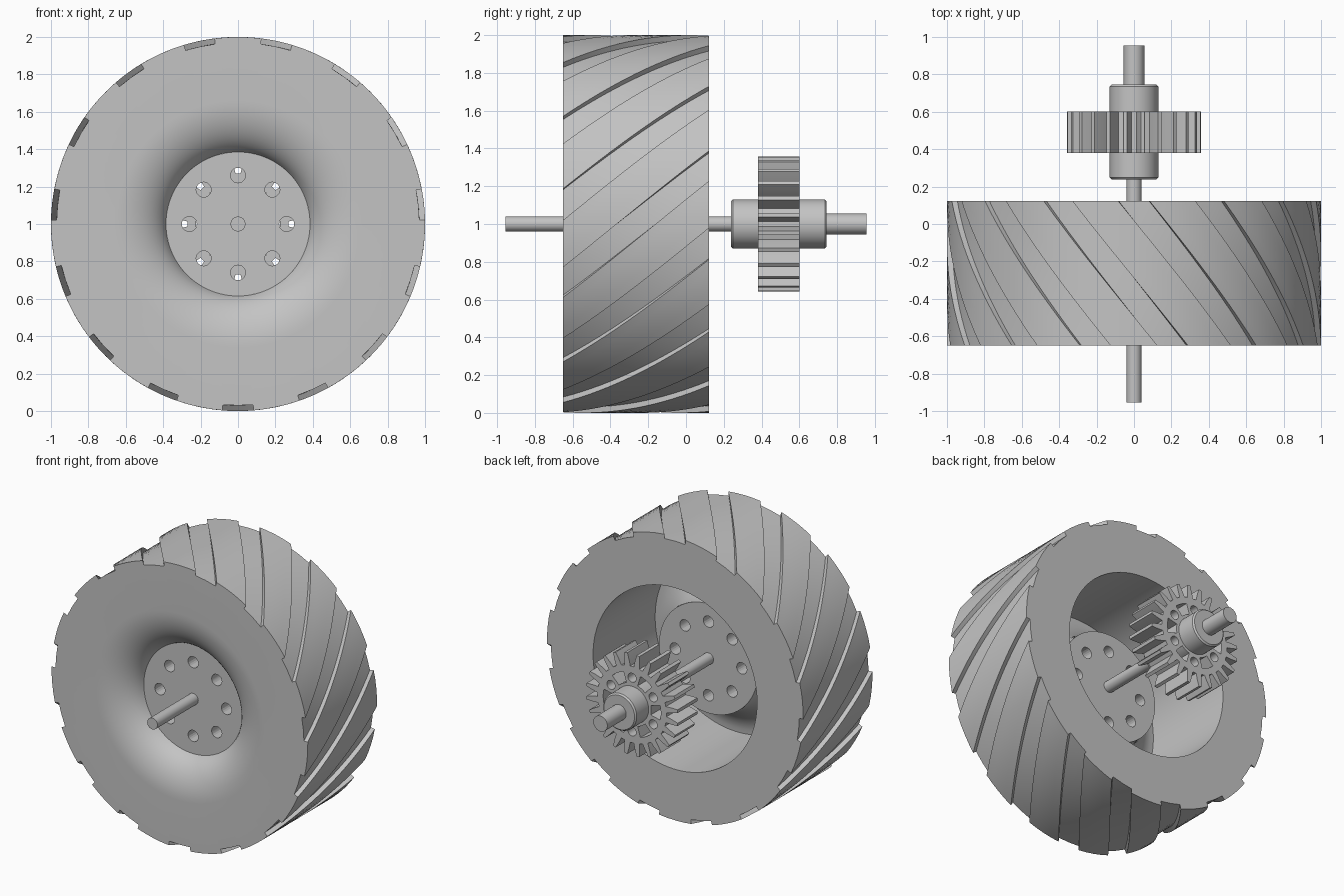
import bpy, bmesh
from math import sin, cos, radians, pi

cube = bpy.data.objects.get("Cube")
if cube:
    bpy.data.objects.remove(cube)

grey = bpy.data.materials.new("plain_grey")
grey.use_nodes = True
colour = (0.55, 0.55, 0.55, 1)
grey.diffuse_color = colour
grey.node_tree.nodes["Principled BSDF"].inputs["Base Color"].default_value = colour

AXLE = 1.0  # height of the axle line


def polar(r, deg, y):
    return (r * cos(radians(deg)), y, AXLE + r * sin(radians(deg)))


def finish(name, bm, recalc=True):
    if recalc:
        bmesh.ops.recalc_face_normals(bm, faces=bm.faces)
    mesh = bpy.data.meshes.new(name)
    bm.to_mesh(mesh)
    bm.free()
    mesh.materials.append(grey)
    obj = bpy.data.objects.new(name, mesh)
    bpy.context.collection.objects.link(obj)
    return obj


def smooth(obj, angle=30):
    bpy.ops.object.select_all(action="DESELECT")
    obj.select_set(True)
    bpy.context.view_layer.objects.active = obj
    bpy.ops.object.shade_smooth_by_angle(angle=radians(angle))


def loft(bm, rings, cap=True):
    """Skin a list of equal rings of points."""
    loops = [[bm.verts.new(p) for p in ring] for ring in rings]
    n = len(loops[0])
    for a, b in zip(loops, loops[1:]):
        for i in range(n):
            j = (i + 1) % n
            bm.faces.new((a[i], a[j], b[j], b[i]))
    if cap:
        bm.faces.new(loops[0][::-1])
        bm.faces.new(loops[-1])


def circle(r, y, n=48):
    return [polar(r, 360 * i / n, y) for i in range(n)]


def lathe(name, profile, n=48):
    bm = bmesh.new()
    loft(bm, [circle(r, y, n) for r, y in profile])
    obj = finish(name, bm)
    smooth(obj)
    return obj


def prisms(name, outlines, y0, y1):
    """Extrude outlines of (x, z) points along the axle."""
    bm = bmesh.new()
    for pts in outlines:
        loft(bm, [[(x, y, z) for x, z in pts] for y in (y0, y1)])
    return finish(name, bm)


def round_outline(r, dist, deg, n=20):
    cx, _, cz = polar(dist, deg, 0)
    return [(cx + r * cos(2 * pi * i / n), cz + r * sin(2 * pi * i / n)) for i in range(n)]


def cut(obj, cutter):
    mod = obj.modifiers.new("cut", "BOOLEAN")
    mod.object = cutter
    mod.solver = "EXACT"
    bpy.ops.object.select_all(action="DESELECT")
    obj.select_set(True)
    bpy.context.view_layer.objects.active = obj
    bpy.ops.object.modifier_apply(modifier="cut")
    bpy.data.objects.remove(cutter)
    smooth(obj)


# Tyre: twisted lugs outside, curved dish in front, deep cavity behind
FRONT, BACK, LUGS, TWIST = -0.65, 0.122, 15, 36
PITCH = 360 / LUGS
HALF = 4.8
STEPS = 8


def tread_ring(y, twist):
    ring = []
    for k in range(LUGS):
        base = -90 + k * PITCH + twist
        ring += [polar(0.97, base + a, y) for a in (-HALF, 0, HALF)]
        span = PITCH - 2 * HALF
        ring += [polar(1, base + HALF + span * i / 4, y) for i in range(5)]
    return ring


def plain_ring(r, y, twist):
    n = LUGS * STEPS
    return [polar(r, -90 - HALF + twist + 360 * i / n, y) for i in range(n)]


rings = []
end = radians(75)
for i in range(12, -1, -1):
    t = end * i / 12
    rings.append(plain_ring(0.66 - 0.275 * sin(t) / sin(end),
                            FRONT + 0.15 * (1 - cos(t)) / (1 - cos(end)), 0))
for i in range(17):
    f = i / 16
    rings.append(tread_ring(FRONT + (BACK - FRONT) * f, TWIST * f))
rings.append(plain_ring(0.64, BACK, TWIST))
for i in range(13):
    t = pi / 2 * i / 12
    rings.append(plain_ring(0.64 - 0.255 * sin(t), -0.26 - 0.31 * cos(t), TWIST))
bm = bmesh.new()
loft(bm, rings, cap=False)
smooth(finish("tyre", bm))

# Hub plate with a ring of through holes
hub = lathe("hub", [(0.385, -0.5), (0.385, -0.25)], 120)
cut(hub, prisms("hub_cutter", [round_outline(0.04, 0.26, 45 * k) for k in range(8)], -0.8, 0))

# Axle, thicker behind the gear
lathe("front_axle", [(0.04, -0.955), (0.04, 0.3)], 32)
lathe("rear_axle", [(0.055, 0.7), (0.055, 0.955)], 32)

# Gear collar with small chamfers
lathe("gear_collar", [(0.12, 0.238), (0.13, 0.248), (0.13, 0.735), (0.12, 0.745)])

# Toothed gear with slots and round holes in its web
TEETH = 24
tooth = ((0.27, -4.6), (0.31, -3.4), (0.359, -1.7), (0.359, 1.7), (0.31, 3.4), (0.27, 4.6))
outline = []
for k in range(TEETH):
    for r, a in tooth:
        x, _, z = polar(r, (k + 0.5) * 360 / TEETH + a, 0)
        outline.append((x, z))
gear = prisms("gear", [outline], 0.38, 0.602)
windows = []
for k in range(6):
    arc = [-13 + 26 * i / 6 for i in range(7)]
    pts = [polar(0.225, 60 * k + a, 0) for a in arc]
    pts += [polar(0.15, 60 * k + a, 0) for a in reversed(arc)]
    windows.append([(x, z) for x, _, z in pts])
    windows.append(round_outline(0.032, 0.19, 60 * k + 30, 16))
cut(gear, prisms("gear_cutter", windows, 0.3, 0.7))
